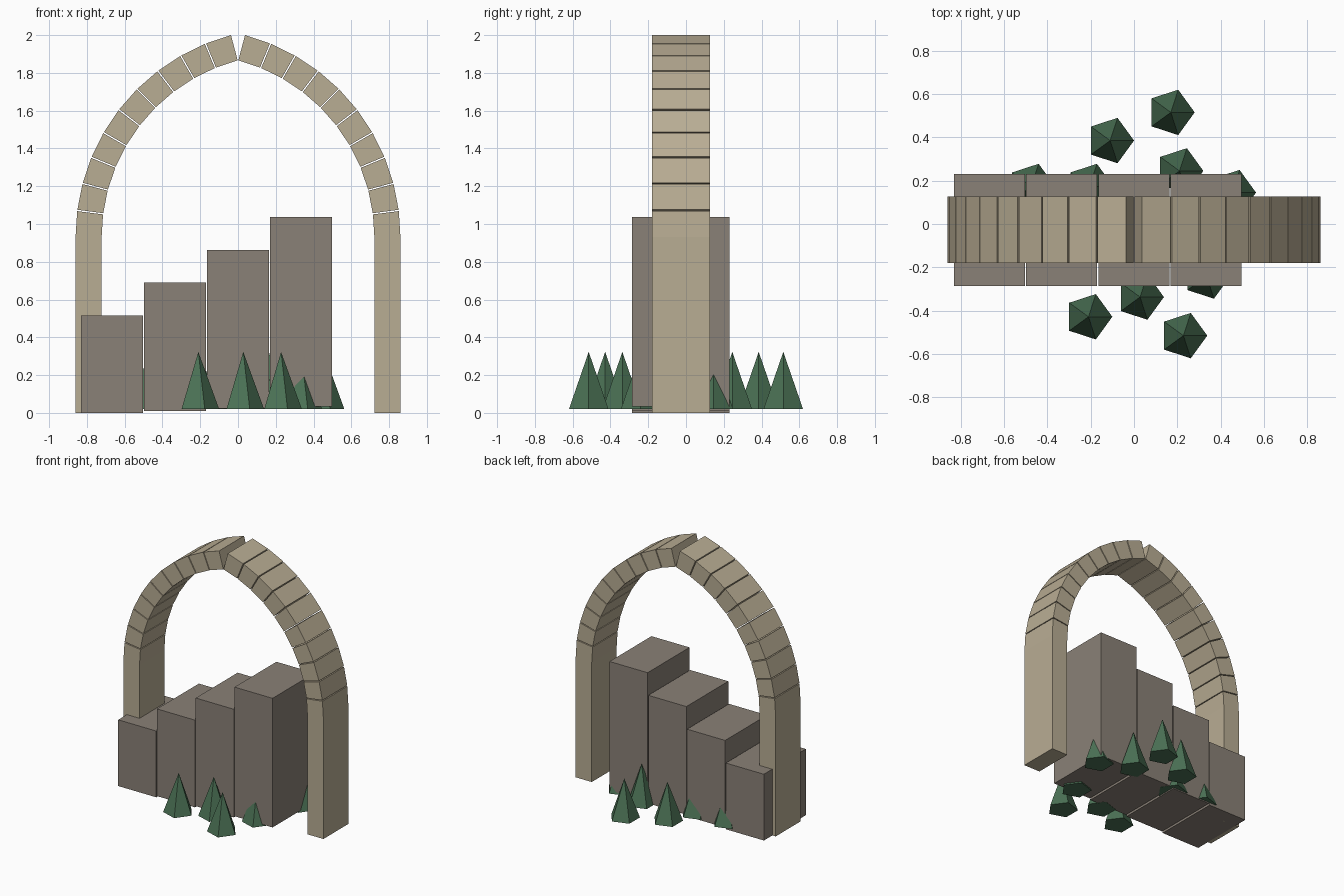
import bpy, bmesh
from math import sin, cos, radians, tau

if "Cube" in bpy.data.objects:
    bpy.data.objects.remove(bpy.data.objects["Cube"])


def material(name, rgb):
    m = bpy.data.materials.new(name)
    m.diffuse_color = (*rgb, 1)
    m.use_nodes = True
    m.node_tree.nodes["Principled BSDF"].inputs["Base Color"].default_value = m.diffuse_color
    return m


STONE = material("pale_stone", (0.485, 0.418, 0.296))
ROCK = material("grey_rock", (0.254, 0.219, 0.184))
PINE = material("pine_green", (0.07, 0.165, 0.09))


def finish(bm, name, mat):
    bmesh.ops.recalc_face_normals(bm, faces=bm.faces)
    me = bpy.data.meshes.new(name)
    bm.to_mesh(me)
    bm.free()
    me.materials.append(mat)
    ob = bpy.data.objects.new(name, me)
    bpy.context.collection.objects.link(ob)
    return ob


def extrude_y(bm, profile, y0, y1):
    """Closed prism from an (x, z) outline."""
    front = [bm.verts.new((x, y0, z)) for x, z in profile]
    back = [bm.verts.new((x, y1, z)) for x, z in profile]
    n = len(profile)
    bm.faces.new(front)
    bm.faces.new(back[::-1])
    for i in range(n):
        j = (i + 1) % n
        bm.faces.new((front[i], back[i], back[j], front[j]))


def rect(x0, x1, z0, z1):
    return [(x0, z0), (x1, z0), (x1, z1), (x0, z1)]


# Pointed arch: straight legs, then ten wedge stones per side
Y0, Y1 = -0.179, 0.127
SPRING, CENTRE = 0.93, 0.247
R_OUT, R_IN = CENTRE + 0.86, CENTRE + 0.722
STEP, FILL = 7.55, 0.95


def arc_point(r, deg, side):
    a = radians(deg)
    return side * (r * cos(a) - CENTRE), SPRING + r * sin(a)


for side, label in ((-1, "left"), (1, "right")):
    bm = bmesh.new()
    extrude_y(bm, rect(side * 0.722, side * 0.86, 0, SPRING), Y0, Y1)
    finish(bm, f"arch_leg_{label}", STONE)

    bm = bmesh.new()
    for i in range(10):
        a, b = i * STEP, (i + FILL) * STEP
        extrude_y(bm, [arc_point(R_OUT, a, side), arc_point(R_OUT, b, side),
                       arc_point(R_IN, b, side), arc_point(R_IN, a, side)], Y0, Y1)
    finish(bm, f"arch_stones_{label}", STONE)

# Four rising rock steps
for i in range(4):
    bm = bmesh.new()
    x = -0.831 + i * 0.3335
    extrude_y(bm, rect(x, x + 0.327, 0.011 * i, 0.515 + 0.174 * i), -0.285, 0.23)
    finish(bm, f"rock_step_{i + 1}", ROCK)

# Five-sided pine trees, some half sunk into the steps
trees = [(0.17, 0.515), (-0.11, 0.385), (0.21, 0.245), (-0.474, 0.173),
         (-0.205, 0.173), (0.453, 0.145), (-0.21, -0.428), (0.028, -0.337),
         (0.228, -0.515), (0.335, -0.24)]
for n, (x, y) in enumerate(trees):
    bm = bmesh.new()
    base = [bm.verts.new((x + 0.11 * cos(k * tau / 5), y + 0.11 * sin(k * tau / 5), 0.02))
            for k in range(5)]
    tip = bm.verts.new((x, y, 0.323))
    bm.faces.new(base[::-1])
    for k in range(5):
        bm.faces.new((base[k], base[(k + 1) % 5], tip))
    finish(bm, f"pine_tree_{n + 1}", PINE)
